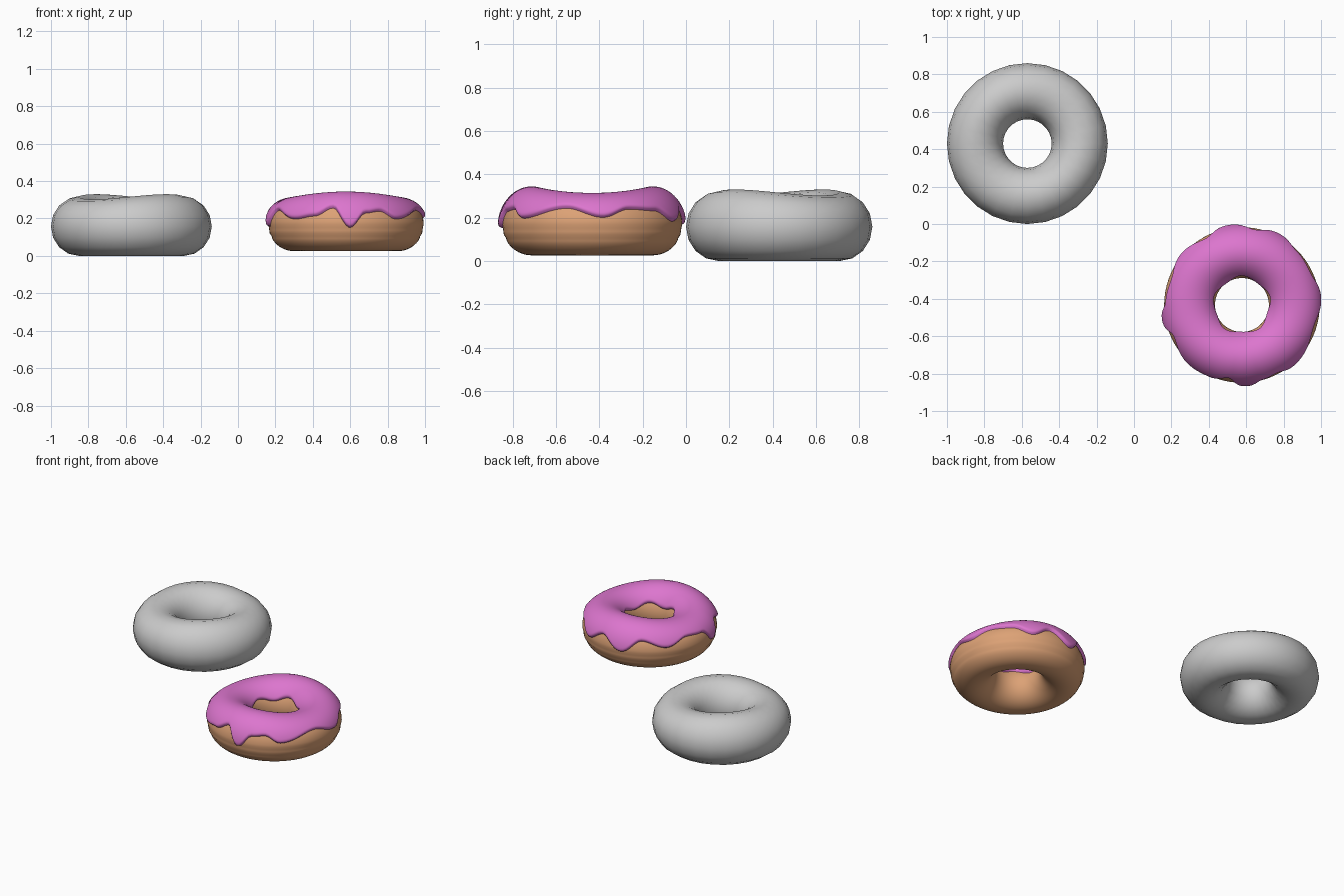
import bpy, math
from math import sin, cos, pi, radians

if "Cube" in bpy.data.objects:
    bpy.data.objects.remove(bpy.data.objects["Cube"])

RING = 0.28  # radius of the tube's centre line


def section(t, p, a, b, zc, wave, phase, off=0.0, groove=0.0):
    """Point on a ring doughnut at ring angle t and tube angle p, pushed out by off."""
    h = b + wave * cos(2 * (t - phase)) * max(0.0, sin(p)) + off
    r = RING + (a + off) * cos(p)
    z = zc + h * sin(p)
    if groove and cos(p) > 0:
        r -= groove * (math.exp(-((z - 0.145) / 0.012) ** 2)
                       + math.exp(-((z - 0.105) / 0.012) ** 2))
    return (r * cos(t), r * sin(t), z)


def grid_object(name, fn, nt, npt, closed, loc, color=None):
    """Sweep fn(t, index) around the ring."""
    verts = [fn(2 * pi * i / nt, j) for i in range(nt) for j in range(npt)]
    faces = []
    for i in range(nt):
        k = (i + 1) % nt
        for j in range(npt if closed else npt - 1):
            l = (j + 1) % npt
            faces.append((i * npt + j, k * npt + j, k * npt + l, i * npt + l))
    me = bpy.data.meshes.new(name)
    me.from_pydata(verts, [], faces)
    me.polygons.foreach_set("use_smooth", [True] * len(faces))
    ob = bpy.data.objects.new(name, me)
    ob.location = loc
    bpy.context.collection.objects.link(ob)
    if color:
        mat = bpy.data.materials.new(name)
        mat.diffuse_color = color
        mat.use_nodes = True
        mat.node_tree.nodes["Principled BSDF"].inputs["Base Color"].default_value = mat.diffuse_color
        me.materials.append(mat)
    return ob


# Plain grey doughnut, coarser mesh
grey = dict(a=0.15, b=0.158, zc=0.155, wave=0.014, phase=radians(133))
grid_object("plain_doughnut", lambda t, j: section(t, 2 * pi * j / 16, **grey),
            28, 16, True, (-0.57, 0.43, 0.003))

# Brown dough with baked grooves around the side
iced = dict(a=0.136, b=0.142, zc=0.168, wave=0.015, phase=pi / 2)
SPOT = (0.577, -0.433, 0)
grid_object("iced_dough", lambda t, j: section(t, 2 * pi * j / 56, groove=0.005, **iced),
            72, 56, True, SPOT, (0.72, 0.36, 0.18, 1))

# Outer icing edge: (ring angle in degrees, height)
EDGE = [(7, 0.20), (25, 0.24), (45, 0.23), (63, 0.18), (80, 0.235), (100, 0.165),
        (118, 0.24), (140, 0.20), (160, 0.245), (178, 0.235), (191, 0.155),
        (204, 0.245), (229, 0.195), (246, 0.21), (260, 0.25), (273, 0.15),
        (285, 0.225), (297, 0.235), (310, 0.195), (343, 0.245), (367, 0.20)]


def edge_height(t):
    d = math.degrees(t)
    if d < EDGE[0][0]:
        d += 360
    for (d0, z0), (d1, z1) in zip(EDGE, EDGE[1:]):
        if d0 <= d <= d1:
            f = (1 - cos(pi * (d - d0) / (d1 - d0))) / 2
            return z0 + (z1 - z0) * f
    return EDGE[0][1]


NP = 36


def icing(t, j):
    start = math.asin((edge_height(t) - iced["zc"]) / iced["b"])
    end = pi - math.asin((0.23 + 0.012 * sin(5 * t) - iced["zc"]) / iced["b"])
    u = j / (NP - 1)
    u = 0.6 * u + 0.4 * (1 - cos(pi * u)) / 2
    # Rounded lip at both borders
    lip = min(1.0, min(u, 1 - u) / 0.06)
    off = -0.004 + 0.023 * math.sqrt(lip * (2 - lip))
    return section(t, start + (end - start) * u, off=off, **iced)


# Pink icing
grid_object("icing", icing, 144, NP, False, SPOT, (0.72, 0.18, 0.62, 1))
